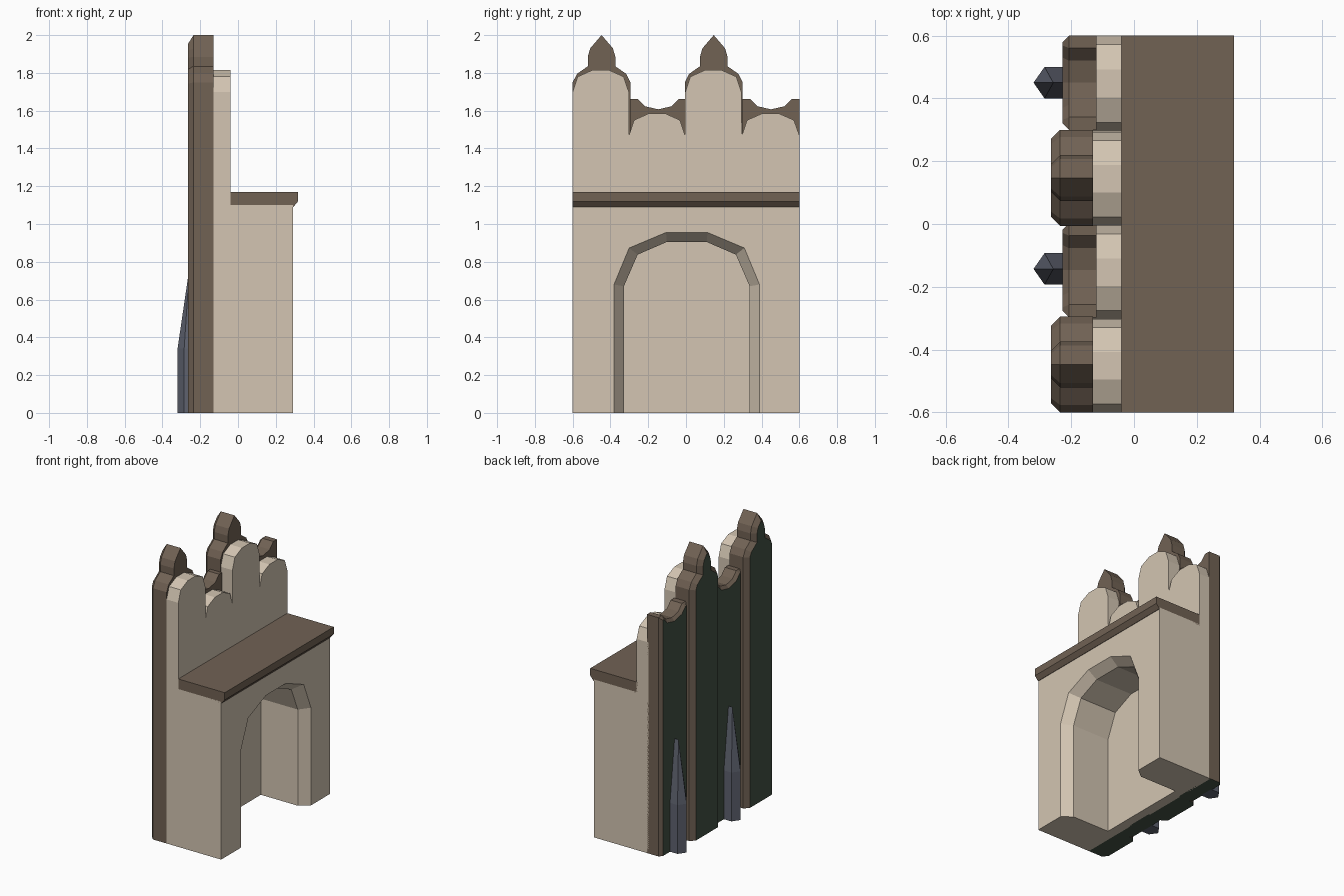
import bpy, bmesh

if "Cube" in bpy.data.objects:
    bpy.data.objects.remove(bpy.data.objects["Cube"])


def material(name, rgb):
    m = bpy.data.materials.new(name)
    lin = [((c / 255 + 0.055) / 1.055) ** 2.4 for c in rgb]
    m.diffuse_color = (*lin, 1)
    m.use_nodes = True
    m.node_tree.nodes["Principled BSDF"].inputs["Base Color"].default_value = m.diffuse_color
    return m


STONE = material("beige_stone", (211, 197, 178))
WOOD = material("brown_trim", (113, 98, 84))
GREEN = material("dark_green_panel", (68, 83, 69))
SLATE = material("slate_grey", (94, 98, 111))


def finish(bm, name, *mats):
    bmesh.ops.remove_doubles(bm, verts=bm.verts, dist=0.0005)
    bmesh.ops.recalc_face_normals(bm, faces=bm.faces)
    me = bpy.data.meshes.new(name)
    bm.to_mesh(me)
    bm.free()
    for m in mats:
        me.materials.append(m)
    ob = bpy.data.objects.new(name, me)
    bpy.context.collection.objects.link(ob)
    return ob


def ring(bm, profile, x):
    """Vertices of a (y, z) profile placed at one x."""
    return [bm.verts.new((x, y, z)) for y, z in profile]


def loft(bm, a, b, closed=True):
    n = len(a)
    for i in range(n if closed else n - 1):
        j = (i + 1) % n
        bm.faces.new((a[i], a[j], b[j], b[i]))


def prism(profile, x0, x1):
    bm = bmesh.new()
    a, b = ring(bm, profile, x0), ring(bm, profile, x1)
    bm.faces.new(a)
    bm.faces.new(b)
    loft(bm, a, b)
    bmesh.ops.recalc_face_normals(bm, faces=bm.faces)
    return bm


# Lower body with a chamfered arched niche facing +x
C = 0.004


def arch(points):
    return [(C - y, z) for y, z in points] + [(C + y, z) for y, z in reversed(points)]


bm = bmesh.new()
wall = [(-0.6, 0), (-0.6, 1.1), (0.6, 1.1), (0.6, 0)]
outer = arch([(0.385, 0), (0.385, 0.68), (0.305, 0.873), (0.11, 0.955)])
inner = arch([(0.333, 0), (0.333, 0.67), (0.26, 0.838), (0.105, 0.905)])
front, rear = ring(bm, wall, 0.29), ring(bm, wall, -0.13)
lip, throat, deep = ring(bm, outer, 0.29), ring(bm, inner, 0.225), ring(bm, inner, -0.06)
bm.faces.new(front + lip[::-1])
bm.faces.new(rear)
bm.faces.new(deep)
loft(bm, front, rear, False)
loft(bm, lip, throat, False)
loft(bm, throat, deep, False)
bm.faces.new([front[0], lip[0], throat[0], deep[0], deep[-1],
              throat[-1], lip[-1], front[-1], rear[-1], rear[0]])
finish(bm, "niche_body", STONE)

# Upper stone wall with alternating tall and low rounded tops
HUMP = [(0, 0.0), (0.027, 0.08), (0.105, 0.115), (0.192, 0.115), (0.27, 0.08), (0.297, 0.0)]
top = []
for y0, z0, s in ((-0.6, 1.70, 1), (-0.302, 1.47, 1), (-0.004, 1.70, 1), (0.296, 1.47, 1.02)):
    top += [(y0 + dy * s, z0 + dz) for dy, dz in HUMP]
top[-1] = (0.6, 1.47)
finish(prism([(-0.6, 1.05)] + top + [(0.6, 1.05)], -0.13, -0.04), "upper_wall", STONE)

# Counter ledge with a chamfered lower edge
bm = bmesh.new()
ledge = [(-0.05, 1.09), (0.293, 1.09), (0.318, 1.12), (0.318, 1.17), (-0.05, 1.17)]
a = [bm.verts.new((x, -0.6, z)) for x, z in ledge]
b = [bm.verts.new((x, 0.6, z)) for x, z in ledge]
bm.faces.new(a)
bm.faces.new(b)
loft(bm, a, b)
finish(bm, "counter_ledge", WOOD)


# Back planks: brown with a bevelled rim and green rear face
def plank(name, profile, x_front, x_back, bevel):
    bm = prism(profile, x_front, x_back + bevel)
    face = min(bm.faces, key=lambda f: f.calc_center_median().x)
    bmesh.ops.inset_individual(bm, faces=[face], thickness=bevel, depth=bevel,
                               use_even_offset=True)
    for v in bm.verts:
        if v.co.z < 0.1:
            v.co.z = 0
    bm.normal_update()
    for f in bm.faces:
        if f.normal.x < -0.95 or f.normal.z < -0.95 and f.calc_center_median().z < 0.1:
            f.material_index = 1
    finish(bm, name, WOOD, GREEN)


FINIAL = [(0.153, 0), (0.153, 1.75), (0.13, 1.795), (0.073, 1.835), (0.073, 1.885),
          (0.06, 1.93)]
SCOOP = [(0.15, 0), (0.15, 1.663), (0.11, 1.663), (0.07, 1.623)]
for i, y in enumerate((-0.447, 0.147)):
    tall = ([(y - d, z) for d, z in FINIAL] + [(y, 2.0)]
            + [(y + d, z) for d, z in reversed(FINIAL)])
    plank(f"tall_plank_{i}", tall, -0.13, -0.265, 0.03)
for i, y in enumerate((-0.147, 0.45)):
    low = ([(y - d, z) for d, z in SCOOP] + [(y, 1.607)]
           + [(y + d, z) for d, z in reversed(SCOOP)])
    plank(f"low_plank_{i}", low, -0.12, -0.227, 0.02)

# Pointed slate buttresses standing against the low planks
for i, y in enumerate((-0.143, 0.45)):
    bm = bmesh.new()
    plan = [(-0.22, -0.05), (-0.285, -0.05), (-0.32, 0), (-0.285, 0.05), (-0.22, 0.05)]
    a = [bm.verts.new((x, y + d, 0)) for x, d in plan]
    b = [bm.verts.new((x, y + d, 0.34)) for x, d in plan]
    tip = bm.verts.new((-0.257, y, 0.77))
    root = bm.verts.new((-0.22, y, 0.77))
    bm.faces.new(a)
    loft(bm, a, b)
    for k in (1, 2):
        bm.faces.new((b[k], b[k + 1], tip))
    bm.faces.new((b[0], b[1], tip, root))
    bm.faces.new((b[3], b[4], root, tip))
    bm.faces.new((b[4], b[0], root))
    finish(bm, f"slate_buttress_{i}", SLATE)
